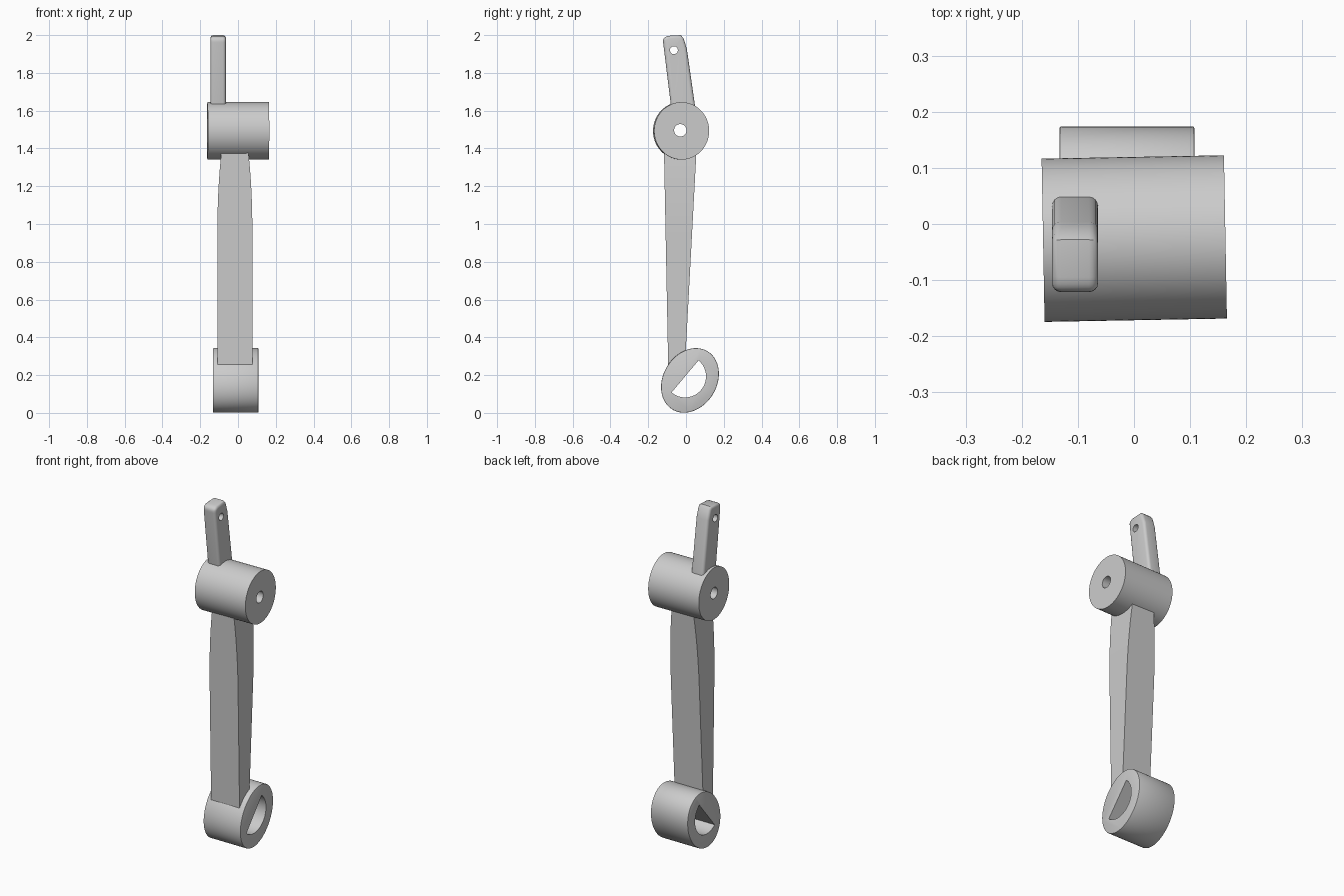
import bpy, bmesh, math
from mathutils import Matrix, Vector

old = bpy.data.objects.get("Cube")
if old:
    bpy.data.objects.remove(old, do_unlink=True)

grey = bpy.data.materials.new("light grey")
grey.use_nodes = True
colour = (0.6, 0.6, 0.6, 1)
grey.diffuse_color = colour
grey.node_tree.nodes["Principled BSDF"].inputs["Base Color"].default_value = colour


def loft(name, rings):
    """Skin equal-length closed rings of points and cap both ends."""
    bm = bmesh.new()
    rows = [[bm.verts.new(p) for p in ring] for ring in rings]
    n = len(rows[0])
    for a, b in zip(rows, rows[1:]):
        for i in range(n):
            j = (i + 1) % n
            bm.faces.new((a[i], a[j], b[j], b[i]))
    bm.faces.new(rows[0])
    bm.faces.new(rows[-1])
    bmesh.ops.recalc_face_normals(bm, faces=bm.faces)
    mesh = bpy.data.meshes.new(name)
    bm.to_mesh(mesh)
    bm.free()
    obj = bpy.data.objects.new(name, mesh)
    bpy.context.collection.objects.link(obj)
    mesh.materials.append(grey)
    return obj


def prism(name, outline, x0, x1):
    """Extrude a (y, z) outline along x."""
    return loft(name, [[(x, y, z) for y, z in outline] for x in (x0, x1)])


def ellipse(y, z, a, b, lean=0, start=0, sweep=360, n=96):
    """(y, z) points; a runs along the axis leaning from z towards +y."""
    s, c = math.sin(math.radians(lean)), math.cos(math.radians(lean))
    pts = []
    for i in range(n):
        t = math.radians(start + sweep * i / (n if sweep == 360 else n - 1))
        u, v = a * math.cos(t), b * math.sin(t)
        pts.append((y + u * s + v * c, z + u * c - v * s))
    return pts


def activate(obj):
    bpy.ops.object.select_all(action='DESELECT')
    obj.select_set(True)
    bpy.context.view_layer.objects.active = obj


def bevel(obj, width, segments, angle=40):
    mod = obj.modifiers.new("bevel", 'BEVEL')
    mod.width, mod.segments = width, segments
    mod.limit_method, mod.angle_limit = 'ANGLE', math.radians(angle)
    activate(obj)
    bpy.ops.object.modifier_apply(modifier=mod.name)


def cut(obj, outline):
    """Cut an opening of the given outline right through along x."""
    cutter = prism("cutter", outline, -0.4, 0.4)
    cutter.hide_render = True
    mod = obj.modifiers.new("opening", 'BOOLEAN')
    mod.operation, mod.solver, mod.object = 'DIFFERENCE', 'EXACT', cutter
    activate(obj)
    bpy.ops.object.modifier_apply(modifier=mod.name)
    bpy.data.objects.remove(cutter, do_unlink=True)


def smooth(obj):
    activate(obj)
    bpy.ops.object.shade_smooth_by_angle(angle=math.radians(30))


# Upper hub, turned very slightly about z, with a pin hole
hub = prism("upper_hub", ellipse(-0.026, 1.493, 0.152, 0.1455), -0.1625, 0.1625)
hub.data.transform(Matrix.Rotation(math.radians(1.05), 4, 'Z'))
cut(hub, ellipse(-0.03, 1.496, 0.033, 0.033, n=32))
smooth(hub)

# Lower oval hub with a half-round opening
socket = prism("lower_hub", ellipse(0.021, 0.172, 0.18, 0.142, 31), -0.133, 0.108)
bevel(socket, 0.004, 2)
cut(socket, ellipse(-0.005, 0.193, 0.111, 0.111, 40, 0, 180, 48))
smooth(socket)

# Main arm: widens in depth upwards, narrows in width at the top
rings = []
for i in range(14):
    z = 0.24 if i == 0 else 0.95 + 0.036 * (i - 1)
    f = (z - 0.24) / 1.12
    front, back = -0.094 - 0.022 * f, -0.006 + 0.06 * f
    half = 0.0925 - 0.02 * max(0, (z - 0.95) / 0.42) ** 2.2
    rings.append([(-0.0165 + sx * half, y, z) for sx, y in
                  ((-1, front), (1, front), (1, back), (-1, back))])
arm = loft("main_arm", rings)
smooth(arm)

# Upper lever: leaning tab with rounded edges and a small hole
tab = [(-0.065, 1.53), (0.059, 1.55), (0.045, 1.645), (0.004, 1.93),
       (-0.014, 1.985), (-0.028, 2.0), (-0.095, 1.996), (-0.122, 1.985),
       (-0.121, 1.96), (-0.082, 1.645)]
lever = prism("upper_lever", tab, -0.146, -0.064)
bevel(lever, 0.016, 4, 60)
cut(lever, ellipse(-0.064, 1.92, 0.021, 0.021, n=32))
smooth(lever)
